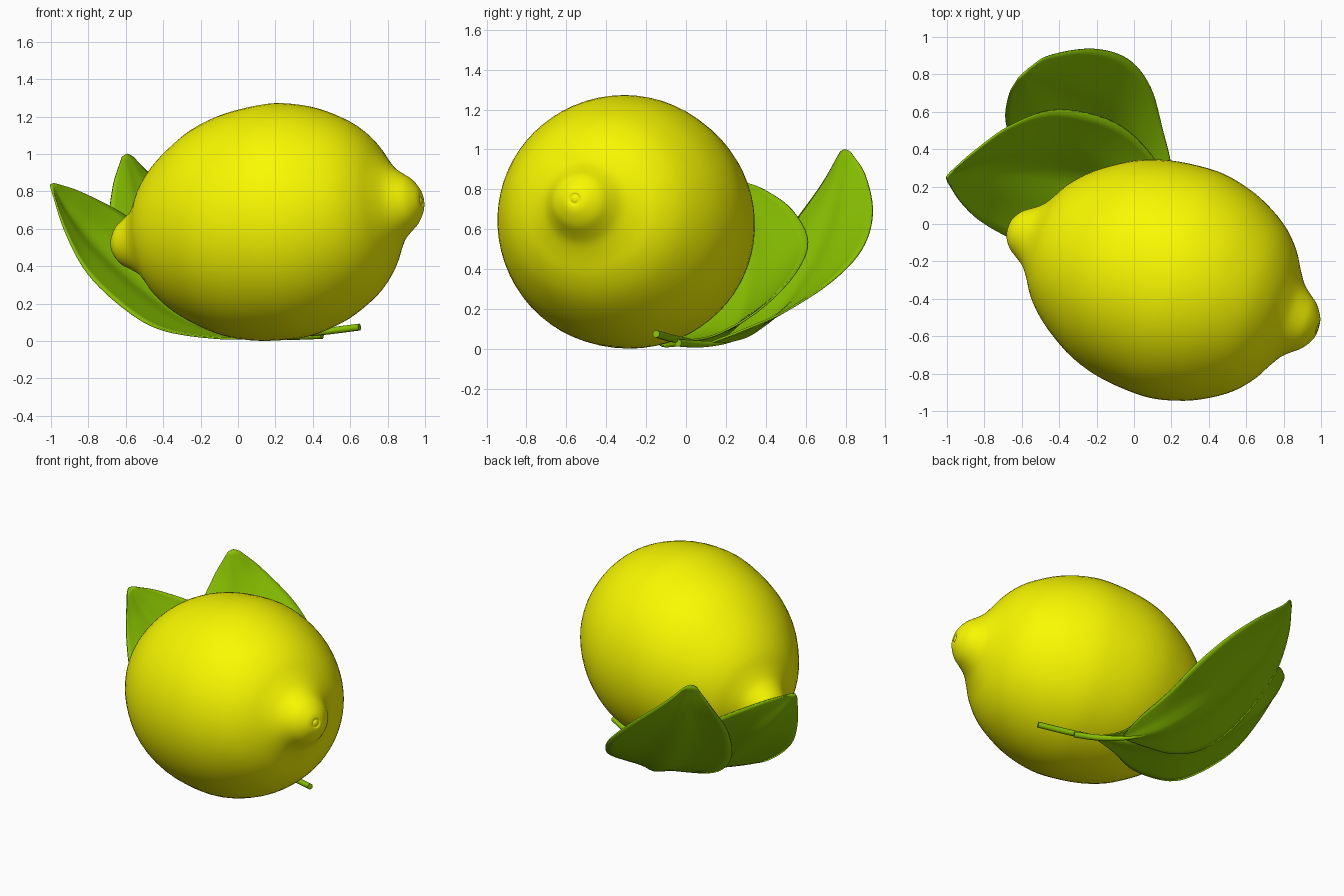
import bpy, bmesh, math
from mathutils import Vector

if "Cube" in bpy.data.objects:
    bpy.data.objects.remove(bpy.data.objects["Cube"])


def material(name, color):
    m = bpy.data.materials.new(name)
    m.diffuse_color = (*color, 1)
    m.use_nodes = True
    m.node_tree.nodes["Principled BSDF"].inputs["Base Color"].default_value = m.diffuse_color
    return m


YELLOW = material("lemon_yellow", (0.95, 0.95, 0.0))
GREEN = material("leaf_green", (0.25, 0.54, 0.0))


def spline(points, steps):
    """Smooth Catmull-Rom path through the points."""
    p = [Vector(q) for q in points]
    p = [2 * p[0] - p[1]] + p + [2 * p[-1] - p[-2]]
    out = []
    for i in range(1, len(p) - 2):
        a, b, c, d = p[i - 1:i + 3]
        for k in range(steps):
            t = k / steps
            out.append(0.5 * (2 * b + (c - a) * t + (2 * a - 5 * b + 4 * c - d) * t * t
                              + (3 * b - a - 3 * c + d) * t ** 3))
    return out + [p[-2]]


def grid_object(name, rows, mat, wrap=False):
    """Skin rows of points into a smooth mesh."""
    bm = bmesh.new()
    vs = [[bm.verts.new(c) for c in row] for row in rows]
    n = len(rows[0])
    for r0, r1 in zip(vs, vs[1:]):
        for j in range(n if wrap else n - 1):
            k = (j + 1) % n
            bm.faces.new((r0[j], r0[k], r1[k], r1[j]))
    bmesh.ops.remove_doubles(bm, verts=bm.verts, dist=0.0005)
    bmesh.ops.recalc_face_normals(bm, faces=bm.faces)
    for f in bm.faces:
        f.smooth = True
    me = bpy.data.meshes.new(name)
    bm.to_mesh(me)
    bm.free()
    me.materials.append(mat)
    ob = bpy.data.objects.new(name, me)
    bpy.context.collection.objects.link(ob)
    return ob


# Lemon: lathe profile (along axis, radius), with a tiny bump at the right tip
profile = [(-.88, 0), (-.872, .05), (-.835, .105), (-.785, .14), (-.735, .178), (-.69, .24),
           (-.64, .32), (-.56, .405), (-.45, .487), (-.32, .56), (-.17, .608), (0, .63),
           (.15, .629), (.31, .59), (.44, .53), (.55, .455), (.63, .367), (.68, .285),
           (.73, .21), (.78, .165), (.83, .125), (.868, .07), (.878, .035),
           (.874, .024), (.88, .012), (.882, 0)]
path = spline([(s, r, 0) for s, r in profile], 3)
rings = []
for q in path:
    r = max(q.y, 0)
    rings.append([(r * math.cos(a), r * math.sin(a), q.x)
                  for a in (2 * math.pi * j / 64 for j in range(64))])
lemon = grid_object("lemon", rings, YELLOW, wrap=True)
lemon.rotation_mode = 'QUATERNION'
lemon.rotation_quaternion = Vector((.942, -.308, .14)).to_track_quat('Z', 'Y')
lemon.location = (.155, -.289, .629)


def leaf(name, near, mid, far):
    """Leaf blade lofted between two edges through its midrib."""
    rows = []
    A, M, B = (spline(p, 6) for p in (near, mid, far))
    for i, (a, m, b) in enumerate(zip(A, M, B)):
        bend = (a + b) / 2 - m
        along = M[min(i + 1, len(M) - 1)] - M[max(i - 1, 0)]
        normal = along.cross(b - a).normalized()
        if normal.z < 0:
            normal = -normal
        groove = 0.028 * math.sin(math.pi * i / (len(M) - 1))
        row = []
        for j in range(-8, 9):
            t = j / 8
            fold = 0.55 * t * t + 0.45 * abs(t)
            row.append(m + (b - a) / 2 * t + bend * fold
                       - normal * groove * math.exp(-(t / 0.25) ** 2))
        rows.append(row)
    ob = grid_object(name, rows, GREEN)
    mod = ob.modifiers.new("thickness", 'SOLIDIFY')
    mod.thickness = 0.01
    mod.offset = 0


def stem(name, points):
    """Round stem that tapers into the midrib."""
    cu = bpy.data.curves.new(name, 'CURVE')
    cu.dimensions = '3D'
    cu.bevel_depth = 0.019
    cu.bevel_resolution = 3
    cu.use_fill_caps = True
    pts = spline(points, 5)
    sp = cu.splines.new('POLY')
    sp.points.add(len(pts) - 1)
    for i, (p, q) in enumerate(zip(sp.points, pts)):
        p.co = (*q, 1)
        p.radius = 1 - 0.85 * max(0, i / (len(pts) - 1) - 0.3) / 0.7
    cu.materials.append(GREEN)
    bpy.context.collection.objects.link(bpy.data.objects.new(name, cu))


# Front leaf, sweeping out to the left
base = (.33, 0, .04)
leaf("front_leaf",
     [base, (.15, -.03, .02), (-.1, -.12, .015), (-.4, -.14, .06), (-.6, -.1, .17),
      (-.8, 0, .36), (-.92, .11, .58), (-.992, .22, .8)],
     [base, (.2, .06, .04), (0, .14, .06), (-.25, .22, .13), (-.5, .28, .3),
      (-.75, .3, .52), (-.9, .28, .69), (-1, .25, .84)],
     [base, (.2, .15, .07), (.1, .36, .19), (-.1, .54, .37), (-.4, .61, .54),
      (-.65, .53, .7), (-.85, .39, .8), (-.97, .285, .84)])
stem("front_leaf_stem", [(.65, -.15, .075), (.45, -.06, .05), (.3, .01, .04),
                         (.2, .06, .035), (0, .14, .05)])

# Back leaf, tucked beneath the first
base = (.2, .12, .03)
leaf("back_leaf",
     [base, (0, .14, .025), (-.2, .15, .05), (-.4, .2, .14), (-.57, .32, .33),
      (-.68, .52, .6), (-.67, .68, .82), (-.62, .775, .985)],
     [base, (.1, .22, .05), (0, .33, .1), (-.14, .46, .22), (-.28, .58, .4),
      (-.42, .68, .6), (-.52, .75, .8), (-.595, .8, 1.0)],
     [base, (.2, .3, .1), (.155, .5, .19), (.09, .73, .34), (-.03, .88, .5),
      (-.22, .935, .68), (-.45, .9, .87), (-.565, .828, .985)])
stem("back_leaf_stem", [(.45, -.04, .03), (.32, .03, .025), (.2, .12, .025),
                        (.1, .22, .04), (0, .33, .08)])
